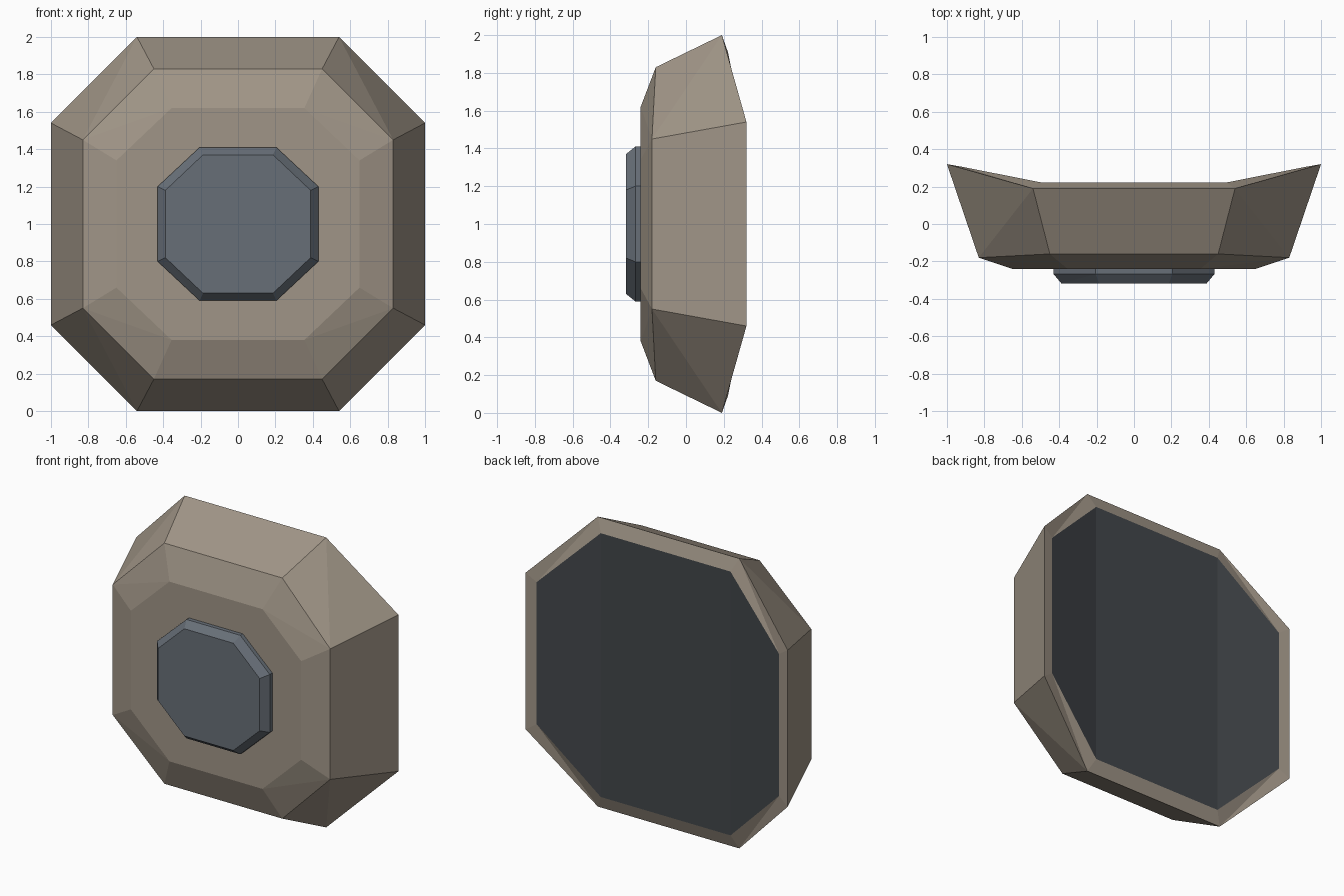
import bpy
import bmesh

cube = bpy.data.objects.get("Cube")
if cube:
    bpy.data.objects.remove(cube, do_unlink=True)

CENTRE_Z = 1.0


def material(name, rgb):
    mat = bpy.data.materials.new(name)
    mat.use_nodes = True
    mat.diffuse_color = (*rgb, 1)
    bsdf = mat.node_tree.nodes["Principled BSDF"]
    bsdf.inputs["Base Color"].default_value = (*rgb, 1)
    bsdf.inputs["Roughness"].default_value = 0.8
    return mat


def octagon(bm, side, top, side_y, top_y):
    """Eight verts, counter-clockwise from the front; side and top are (x, z) corners."""
    quadrants = [(1, -1, side), (1, 1, side), (1, 1, top), (-1, 1, top),
                 (-1, 1, side), (-1, -1, side), (-1, -1, top), (1, -1, top)]
    return [bm.verts.new((sx * p[0], side_y if p is side else top_y,
                          CENTRE_Z + sz * p[1])) for sx, sz, p in quadrants]


def bridge(bm, back, front, back_top):
    """Joins two rings; corner quads are split from a top vert to a side vert."""
    for i in range(8):
        j = (i + 1) % 8
        a, b, c, d = back[i], back[j], front[j], front[i]
        if i % 2 == 0:
            bm.faces.new((a, b, c, d))
            continue
        i_is_top = i in (3, 7)
        if i_is_top == back_top:
            bm.faces.new((a, b, c))
            bm.faces.new((a, c, d))
        else:
            bm.faces.new((a, b, d))
            bm.faces.new((b, c, d))


def finish(bm, name, mat):
    mesh = bpy.data.meshes.new(name)
    bm.to_mesh(mesh)
    bm.free()
    mesh.materials.append(mat)
    obj = bpy.data.objects.new(name, mesh)
    bpy.context.collection.objects.link(obj)
    return obj


stone = material("warm grey brown", (0.352, 0.301, 0.242))
steel = material("blue grey", (0.137, 0.159, 0.187))
dark = material("dark slate", (0.055, 0.062, 0.069))

# Rear opening shared by the housing rim and the rear panel
REAR = ((0.925, 0.49), (0.495, 0.91), 0.307, 0.222)

# Housing: rear rim, flared wall, front chamfer and flat front
bm = bmesh.new()
rim = octagon(bm, *REAR)
outer = octagon(bm, (1.0, 0.54), (0.54, 1.0), 0.32, 0.19)
shoulder = octagon(bm, (0.83, 0.45), (0.45, 0.83), -0.18, -0.16)
face = octagon(bm, (0.65, 0.34), (0.355, 0.62), -0.24, -0.24)
bridge(bm, rim, outer, False)
bridge(bm, outer, shoulder, True)
bridge(bm, shoulder, face, False)
bm.faces.new(face)
finish(bm, "housing", stone)

# Rear panel: flat middle with two angled wings
bm = bmesh.new()
v = octagon(bm, *REAR)
for wing in ((7, 2, 1, 0), (7, 6, 3, 2), (6, 5, 4, 3)):
    bm.faces.new([v[k] for k in wing])
finish(bm, "rear_panel", dark)

# Front button with a bevelled edge
bm = bmesh.new()
base = octagon(bm, (0.43, 0.2), (0.205, 0.41), -0.23, -0.23)
edge = octagon(bm, (0.43, 0.2), (0.205, 0.41), -0.268, -0.268)
cap = octagon(bm, (0.388, 0.18), (0.187, 0.37), -0.318, -0.318)
bridge(bm, base, edge, True)
bridge(bm, edge, cap, True)
bm.faces.new(cap)
bm.faces.new(base[::-1])
finish(bm, "front_button", steel)
